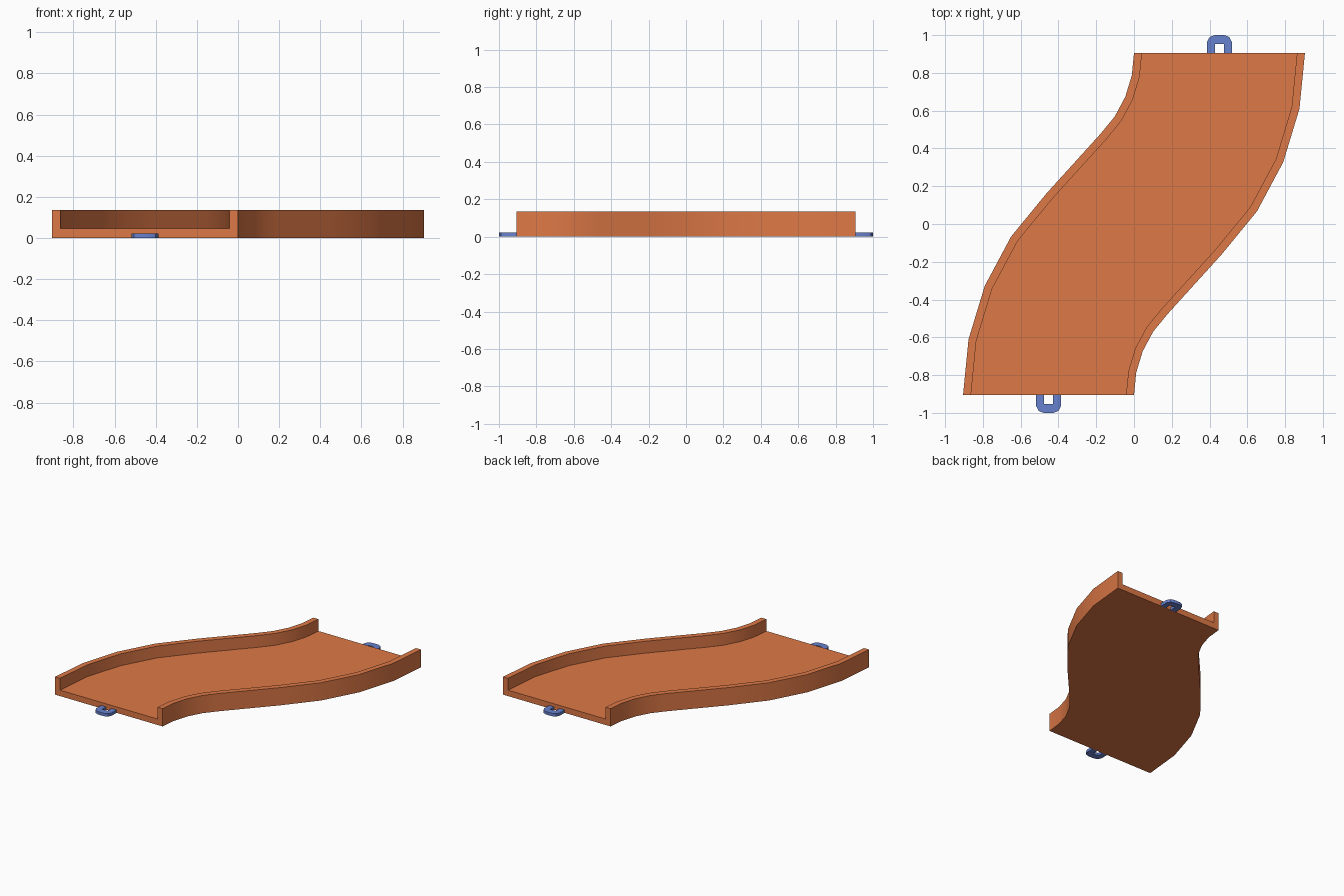
import bpy
import bmesh
from math import sin, cos, radians
from mathutils import Vector

HALF_WIDTH, WALL, FLOOR, HEIGHT = 0.4525, 0.042, 0.045, 0.135
END_Y, RADIUS, STEPS = 0.905, 1.057, 4

cube = bpy.data.objects.get("Cube")
if cube:
    bpy.data.objects.remove(cube)


def make_material(name, color):
    mat = bpy.data.materials.new(name)
    mat.use_nodes = True
    mat.diffuse_color = color
    mat.node_tree.nodes["Principled BSDF"].inputs["Base Color"].default_value = color
    return mat


def finish(bm, name, mat):
    bmesh.ops.recalc_face_normals(bm, faces=bm.faces[:])
    mesh = bpy.data.meshes.new(name)
    bm.to_mesh(mesh)
    bm.free()
    mesh.materials.append(mat)
    obj = bpy.data.objects.new(name, mesh)
    bpy.context.collection.objects.link(obj)
    bpy.ops.object.select_all(action='DESELECT')
    obj.select_set(True)
    bpy.context.view_layer.objects.active = obj
    bpy.ops.object.shade_smooth_by_angle(angle=radians(30))
    return obj


orange = make_material("orange plastic", (0.73, 0.19, 0.062, 1))
blue = make_material("blue plastic", (0.136, 0.22, 0.62, 1))

# S-shaped centre line: an arc, a straight link, and the same arc turned around
path = []
for i in range(STEPS + 1):
    a = radians(45 * i / STEPS)
    point = Vector((-HALF_WIDTH + RADIUS * (1 - cos(a)), -END_Y + RADIUS * sin(a), 0))
    path.append((point, Vector((cos(a), -sin(a), 0))))
path += [(-p, side) for p, side in reversed(path)]

# U-shaped channel section swept along the centre line
w, v = HALF_WIDTH, HALF_WIDTH - WALL
section = [(-w, 0), (w, 0), (w, HEIGHT), (v, HEIGHT),
           (v, FLOOR), (-v, FLOOR), (-v, HEIGHT), (-w, HEIGHT)]
bm = bmesh.new()
rings = [[bm.verts.new(p + side * u + Vector((0, 0, z))) for u, z in section]
         for p, side in path]
n = len(section)
for r0, r1 in zip(rings, rings[1:]):
    for i in range(n):
        j = (i + 1) % n
        bm.faces.new((r0[i], r0[j], r1[j], r1[i]))
bm.faces.new(rings[0])
bm.faces.new(rings[-1])
finish(bm, "track_channel", orange)

# Flat connector loops, one at each end
half_outer = [(0.065, 0), (0.065, 0.06), (0.052, 0.085), (0.025, 0.095)]
half_inner = [(0.023, 0), (0.023, 0.048), (0.023, 0.048), (0.01, 0.048)]


def mirrored(half):
    return half + [(-x, y) for x, y in reversed(half)]


def connector(name, sign):
    bm = bmesh.new()
    outer, inner = [[bm.verts.new((sign * (HALF_WIDTH + x), sign * (END_Y + y), 0))
                     for x, y in mirrored(half)] for half in (half_outer, half_inner)]
    for i in range(len(outer) - 1):
        bm.faces.new((outer[i], outer[i + 1], inner[i + 1], inner[i]))
    bmesh.ops.remove_doubles(bm, verts=bm.verts[:], dist=0.0001)
    grown = bmesh.ops.extrude_face_region(bm, geom=bm.faces[:])["geom"]
    bmesh.ops.translate(bm, vec=(0, 0, 0.022),
                        verts=[g for g in grown if isinstance(g, bmesh.types.BMVert)])
    finish(bm, name, blue)


connector("front_connector", -1)
connector("back_connector", 1)
